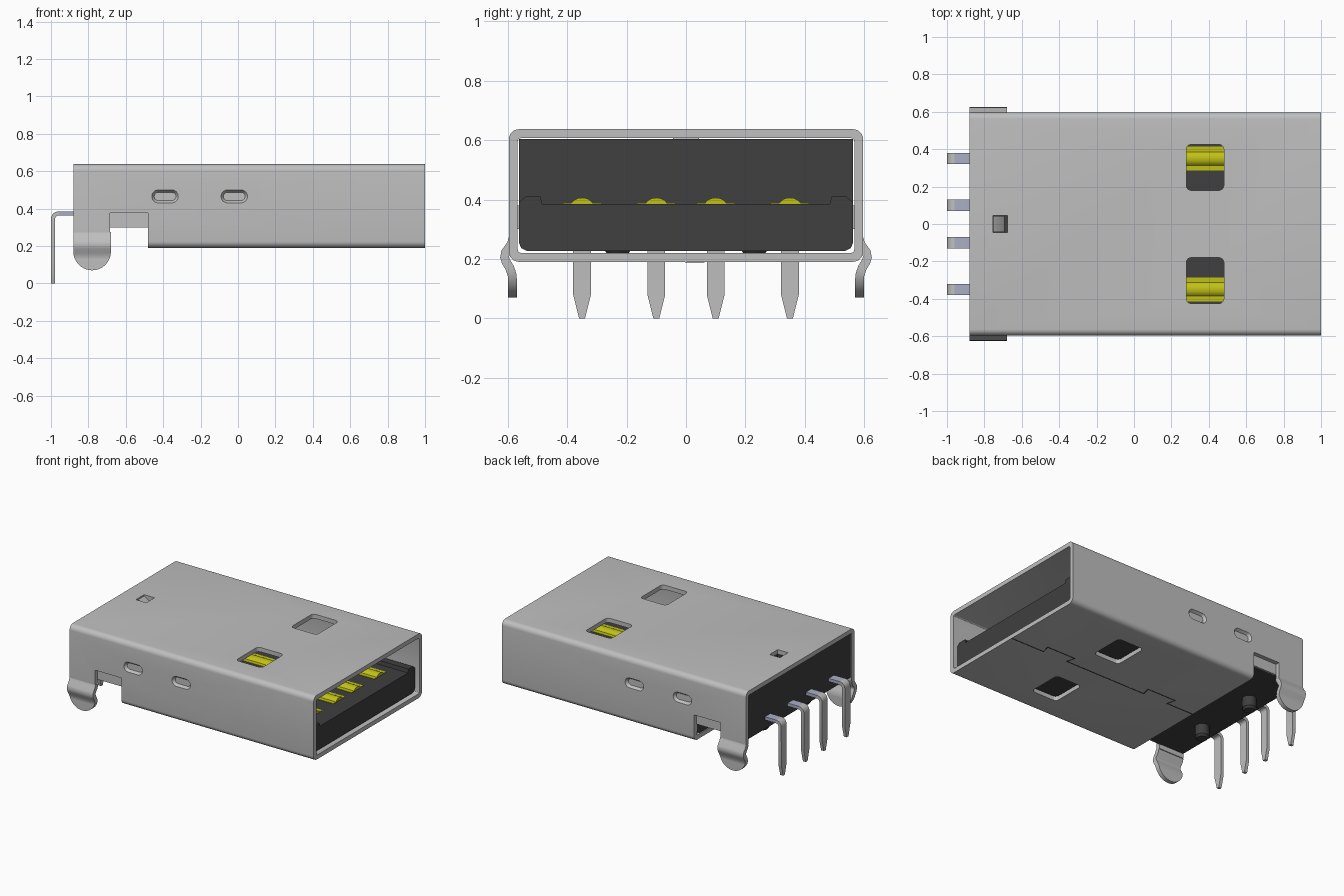
import bpy, bmesh, math
from mathutils import Vector

if "Cube" in bpy.data.objects:
    bpy.data.objects.remove(bpy.data.objects["Cube"], do_unlink=True)


def material(name, rgb):
    m = bpy.data.materials.new(name)
    m.use_nodes = True
    m.diffuse_color = (*rgb, 1)
    m.node_tree.nodes["Principled BSDF"].inputs["Base Color"].default_value = (*rgb, 1)
    return m


METAL = material("light grey metal", (0.52, 0.52, 0.52))
PLASTIC = material("black plastic", (0.05, 0.05, 0.05))
CONTACT = material("yellow contact", (0.53, 0.53, 0.008))
TIN = material("bluish tin", (0.40, 0.42, 0.54))


def finish(name, bm, mats, smooth=None):
    bmesh.ops.recalc_face_normals(bm, faces=bm.faces)
    me = bpy.data.meshes.new(name)
    bm.to_mesh(me)
    bm.free()
    ob = bpy.data.objects.new(name, me)
    bpy.context.collection.objects.link(ob)
    for m in mats:
        me.materials.append(m)
    if smooth:
        shade(ob, smooth)
    return ob


def select(ob):
    bpy.ops.object.select_all(action='DESELECT')
    bpy.context.view_layer.objects.active = ob
    ob.select_set(True)


def shade(ob, angle=35):
    select(ob)
    bpy.ops.object.shade_smooth_by_angle(angle=math.radians(angle))


def place(axis, u, v, w):
    """Point from two profile coordinates and a depth along the axis."""
    return {'x': (w, u, v), 'y': (u, w, v), 'z': (u, v, w)}[axis]


def prism(name, pts, axis, a, b, mat, end_pts=None, smooth=None):
    bm = bmesh.new()
    lo = [bm.verts.new(place(axis, u, v, a)) for u, v in pts]
    hi = [bm.verts.new(place(axis, u, v, b)) for u, v in (end_pts or pts)]
    bm.faces.new(lo)
    bm.faces.new(hi)
    n = len(pts)
    for i in range(n):
        j = (i + 1) % n
        bm.faces.new((lo[i], lo[j], hi[j], hi[i]))
    return finish(name, bm, [mat], smooth)


def rounded(u0, u1, v0, v1, r, seg=6):
    pts = []
    corners = ((u1 - r, v1 - r), (u0 + r, v1 - r), (u0 + r, v0 + r), (u1 - r, v0 + r))
    for k, (cu, cv) in enumerate(corners):
        for i in range(seg + 1):
            t = math.pi / 2 * (k + i / seg)
            pts.append((cu + r * math.cos(t), cv + r * math.sin(t)))
    return pts


def box(name, x, y, z, mat):
    return prism(name, [(x[0], y[0]), (x[1], y[0]), (x[1], y[1]), (x[0], y[1])],
                 'z', z[0], z[1], mat)


def cut(ob, cutter):
    cutter.hide_render = True
    mod = ob.modifiers.new("cut", 'BOOLEAN')
    mod.operation = 'DIFFERENCE'
    mod.solver = 'EXACT'
    mod.object = cutter
    select(ob)
    bpy.ops.object.modifier_apply(modifier=mod.name)
    bpy.data.objects.remove(cutter, do_unlink=True)


def strip(name, rows, axis, thick, mats, rule=None):
    """Bent sheet strip: rows are (u, v, centre, half width)."""
    bm = bmesh.new()
    vs = [[bm.verts.new(place(axis, u, v, c + s * w)) for s in (-1, 1)] for u, v, c, w in rows]
    for p, q in zip(vs, vs[1:]):
        f = bm.faces.new((p[0], p[1], q[1], q[0]))
        f.material_index = rule(f) if rule else 0
    ob = finish(name, bm, mats)
    mod = ob.modifiers.new("sheet", 'SOLIDIFY')
    mod.thickness = thick
    mod.offset = 0
    select(ob)
    bpy.ops.object.modifier_apply(modifier=mod.name)
    shade(ob)
    return ob


# Metal shell: rounded tube with cut-away rear underside
shell = prism("shell", rounded(-0.597, 0.597, 0.19, 0.637, 0.035), 'x', -0.88, 1.0, METAL)
cut(shell, prism("bore", rounded(-0.567, 0.567, 0.22, 0.607, 0.012, 3), 'x', -1.1, 1.1, METAL))
cut(shell, box("rear_cut", (-1.0, -0.68), (-0.7, 0.7), (0.1, 0.27), METAL))
cut(shell, box("notch_cut", (-0.685, -0.48), (-0.7, 0.7), (0.1, 0.375), METAL))

# Windows in roof and floor, and the small roof slot
for s in (-1, 1):
    y0, y1 = sorted((s * 0.18, s * 0.425))
    window = rounded(0.28, 0.48, y0, y1, 0.025, 4)
    cut(shell, prism("top_window", window, 'z', 0.59, 0.7, METAL))
    cut(shell, prism("bottom_window", window, 'z', 0.1, 0.235, METAL))
cut(shell, box("roof_slot", (-0.755, -0.675), (-0.045, 0.045), (0.59, 0.7), METAL))

# Tapered oblong dimples on both sides
for s in (-1, 1):
    for x in (-0.39, -0.02):
        big = rounded(x - 0.072, x + 0.072, 0.429, 0.501, 0.0355, 6)
        small = rounded(x - 0.058, x + 0.058, 0.443, 0.487, 0.0215, 6)
        cut(shell, prism("dimple", big, 'y', s * 0.599, s * 0.579, METAL, small))
shade(shell, 30)

# Roof retaining tab bent down into the body
strip("roof_tab", [(-0.757, 0.622, 0, 0.043), (-0.725, 0.60, 0, 0.043), (-0.70, 0.57, 0, 0.043)],
      'y', 0.02, [METAL])

# Floor seam with two interlocking steps
seam = [(1.0, 0), (0.74, 0), (0.755, 0.06), (0.535, 0.06), (0.55, 0), (-0.08, 0),
        (-0.065, 0.06), (-0.285, 0.06), (-0.27, 0), (-0.48, 0)]
for (xa, ya), (xb, yb) in zip(seam, seam[1:]):
    d = Vector((xb - xa, yb - ya)).normalized() * 0.003
    prism("floor_seam", [(xa - d.y, ya + d.x), (xb - d.y, yb + d.x),
                         (xb + d.y, yb - d.x), (xa + d.y, ya - d.x)],
          'z', 0.1885, 0.192, PLASTIC)

# Plastic rear body with a pocket under the roof slot
body = box("rear_body", (-0.875, -0.35), (-0.563, 0.563), (0.30, 0.603), PLASTIC)
cut(body, box("pocket", (-0.765, -0.67), (-0.05, 0.05), (0.53, 0.7), PLASTIC))

# Plastic tongue with raised side rails
half = [(0.485, 0.385), (0.49, 0.41), (0.54, 0.41), (0.563, 0.39), (0.563, 0.255),
        (0.555, 0.236), (0.535, 0.226)]
prism("tongue", [(-y, z) for y, z in half[::-1]] + half, 'x', -0.479, 0.97, PLASTIC)

# Spring contacts with a raised crown, and the solder pins behind
crown = [(-0.065, 0.37), (-0.065, 0.388), (-0.036, 0.388), (-0.028, 0.397), (-0.015, 0.404),
         (0, 0.406), (0.015, 0.404), (0.028, 0.397), (0.036, 0.388), (0.065, 0.388), (0.065, 0.37)]
bend = [(-0.959 - 0.03 * math.sin(t), 0.344 + 0.03 * math.cos(t))
        for t in (i * math.pi / 12 for i in range(7))]
pin_path = [(-0.86, 0.374, 0.03)] + [(x, z, 0.03) for x, z in bend] + \
           [(-0.989, 0.08, 0.03), (-0.989, 0.0, 0.010)]
for y in (-0.35, -0.10, 0.10, 0.35):
    prism("contact", [(y + u, z) for u, z in crown], 'x', -0.36, 0.85, CONTACT, smooth=40)
    strip("solder_pin", [(x, z, y, w) for x, z, w in pin_path], 'y', 0.022, [METAL, TIN],
          lambda f: 1 if f.calc_center_median().x > -0.95 else 0)

# Locating pegs under the body
for y in (-0.23, 0.23):
    ring = [(-0.75 + 0.045 * math.cos(i * math.pi / 12), y + 0.045 * math.sin(i * math.pi / 12))
            for i in range(24)]
    tip = [(-0.75 + (px + 0.75) * 0.75, y + (py - y) * 0.75) for px, py in ring]
    prism("peg", ring, 'z', 0.23, 0.31, PLASTIC, smooth=30)
    prism("peg_tip", ring, 'z', 0.23, 0.215, PLASTIC, tip, smooth=30)

# Kinked board-lock legs with round ends, and the inner strips in the notches
kink = [(0.582, 0.27), (0.588, 0.25), (0.608, 0.222), (0.611, 0.205), (0.606, 0.19), (0.594, 0.17)]
for s in (-1, 1):
    rows = [(s * y, z, -0.78, 0.10) for y, z in kink]
    for i in range(1, 12):
        t = i * math.pi / 2 / 11.4
        z = 0.17 - 0.10 * math.sin(t)
        rows.append((s * max(0.585, 0.594 - (0.17 - z) * 0.36), z, -0.78, 0.10 * math.cos(t)))
    strip("lock_leg", rows, 'x', 0.03, [METAL])
    y0, y1 = sorted((s * 0.558, s * 0.568))
    box("notch_strip", (-0.69, -0.475), (y0, y1), (0.30, 0.38), METAL)
